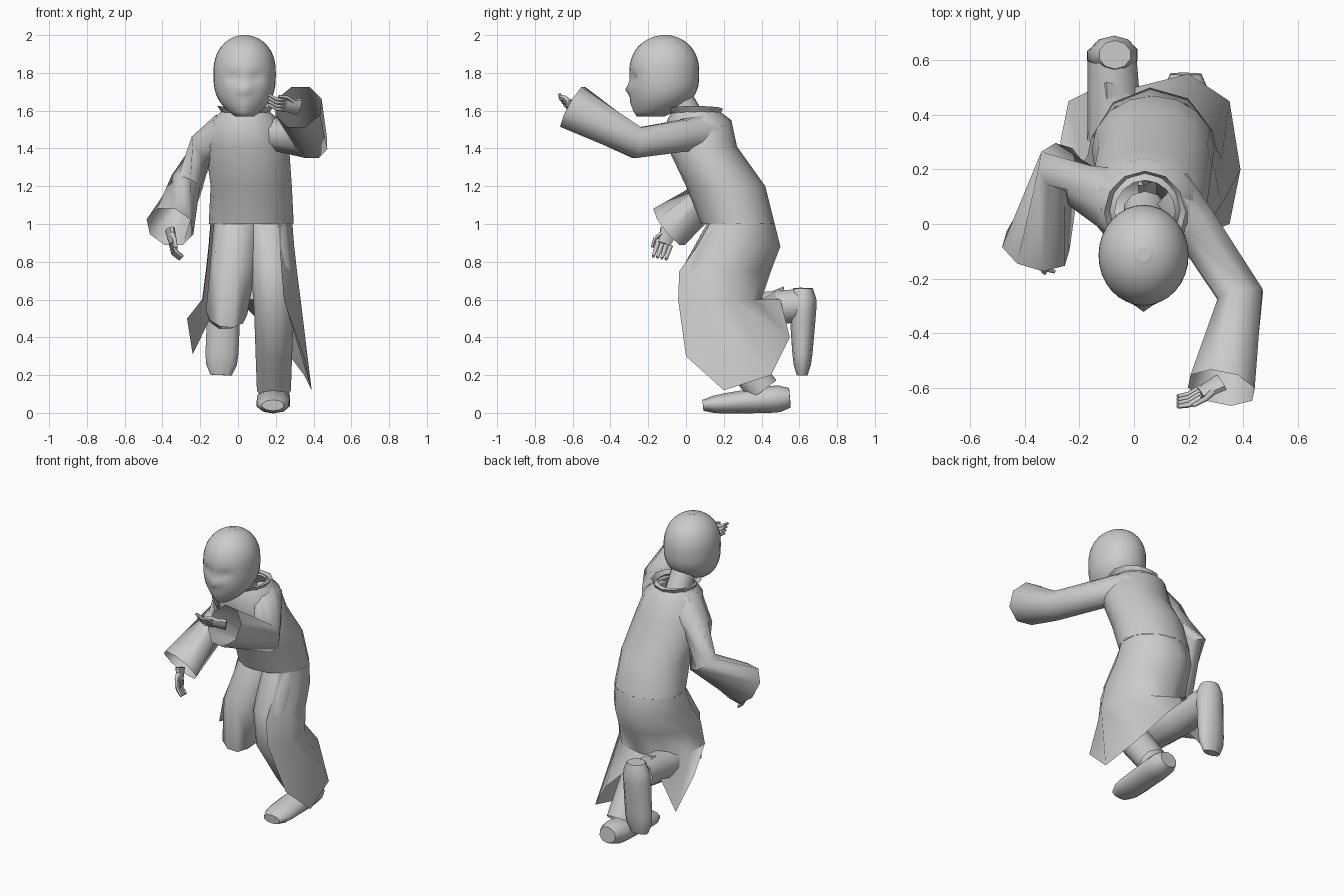
import bpy
import bmesh
import math
from mathutils import Vector

if "Cube" in bpy.data.objects:
    bpy.data.objects.remove(bpy.data.objects["Cube"], do_unlink=True)

colour = (0.6, 0.6, 0.6, 1)
grey = bpy.data.materials.new("plain_grey")
grey.use_nodes = True
grey.diffuse_color = colour
grey.node_tree.nodes["Principled BSDF"].inputs["Base Color"].default_value = colour


def loft(name, rings, closed=True, caps=False, angle=60):
    """Skin a list of equally long point rings."""
    bm = bmesh.new()
    rows = [[bm.verts.new(point) for point in ring] for ring in rings]
    count = len(rows[0])
    for low, high in zip(rows, rows[1:]):
        for i in range(count if closed else count - 1):
            j = (i + 1) % count
            bm.faces.new((low[i], low[j], high[j], high[i]))
    if caps:
        bm.faces.new(rows[0][::-1])
        bm.faces.new(rows[-1])
    bmesh.ops.recalc_face_normals(bm, faces=bm.faces)
    mesh = bpy.data.meshes.new(name)
    bm.to_mesh(mesh)
    bm.free()
    mesh.materials.append(grey)
    obj = bpy.data.objects.new(name, mesh)
    bpy.context.collection.objects.link(obj)
    bpy.ops.object.select_all(action="DESELECT")
    obj.select_set(True)
    bpy.context.view_layer.objects.active = obj
    bpy.ops.object.shade_smooth_by_angle(angle=math.radians(angle))


def tube(name, path, size, ref, sides=10, caps=False):
    """Loft elliptical sections along a path; size(t) gives both radii."""
    centres = [Vector(point) for point in path]
    ref = Vector(ref)
    last = len(centres) - 1
    rings = []
    for k, centre in enumerate(centres):
        before = centre - centres[max(k - 1, 0)]
        after = centres[min(k + 1, last)] - centre
        tangent = (before.normalized() + after.normalized()).normalized()
        u = tangent.cross(ref).normalized()
        v = u.cross(tangent)
        wide, thick = size(k / last)
        angles = [math.tau * (i + 0.5) / sides for i in range(sides)]
        rings.append([centre + u * wide * math.cos(a) + v * thick * math.sin(a)
                      for a in angles])
    loft(name, rings, caps=caps)


def taper(start, end, flat=1):
    """Radii that change evenly from start to end."""
    def size(t):
        radius = start + (end - start) * t
        return radius, radius * flat
    return size


def flare(t):
    """Sleeve radii: full at the shoulder and cuff, narrow between."""
    radius = 0.085 + 0.18 * (t - 0.5) ** 2
    return radius, radius


def oval(z, middle, half, front, back, angles):
    """Level ring given by its half width and its front and back limits."""
    depth = (back - front) / 2
    return [Vector((middle + half * math.cos(a), front + depth + depth * math.sin(a), z))
            for a in angles]


def around(count):
    return [math.tau * i / count for i in range(count)]


X, Y, Z = Vector((1, 0, 0)), Vector((0, 1, 0)), Vector((0, 0, 1))

# Coat body, leaning forward at the shoulders: height, half width, front, back
waist = (1, 0.07, 0.225, 0.08, 0.47)
torso = [
    (1.61, 0.04, 0.11, -0.07, 0.16),
    (1.55, 0.04, 0.18, -0.1, 0.24),
    (1.41, 0.05, 0.22, -0.1, 0.27),
    (1.2, 0.07, 0.215, 0, 0.42),
    waist,
]
loft("coat_body", [oval(*row, around(16)) for row in torso])

# Coat skirt, open at the front, with an uneven hem draped over the raised calf
hem = [
    (0.35, 0, 0.3), (0.39, 0.2, 0.12), (0.35, 0.45, 0.2), (0.2, 0.55, 0.4),
    (0, 0.5, 0.6), (-0.1, 0.52, 0.67), (-0.24, 0.45, 0.31), (-0.27, 0.3, 0.5),
]
sweep = [math.radians(-50 + 250 * i / (len(hem) - 1)) for i in range(len(hem))]
loft("coat_skirt", [
    oval(*waist, sweep),
    oval(0.88, 0.07, 0.235, 0, 0.5, sweep),
    oval(0.75, 0.07, 0.25, -0.1, 0.45, sweep),
    oval(0.6, 0.07, 0.27, -0.1, 0.4, sweep),
    hem], closed=False)

# Standing collar, peaked at the sides
collar = []
for grow in (0, 0.03):
    ring = oval(1.58 + grow, 0.04, 0.12 + grow, -0.08 - grow, 0.18 + grow / 2, around(12))
    for point, a in zip(ring, around(12)):
        point.z += grow * abs(math.cos(a)) / 2
    collar.append(ring)
loft("collar", collar)

# Sleeves with wide open cuffs
tube("left_sleeve", [(0.11, 0.1, 1.47), (0.22, 0, 1.47), (0.39, -0.26, 1.43), (0.32, -0.6, 1.62)],
     flare, Z, sides=8)
tube("right_sleeve", [(-0.05, 0.08, 1.47), (-0.18, 0.13, 1.4), (-0.27, 0.21, 1.22), (-0.36, -0.09, 0.985)],
     flare, Z, sides=8)

# Trouser legs: left planted, right knee bent back
tube("left_leg", [(0.15, 0.25, 1), (0.18, 0.1, 0.75), (0.19, 0.1, 0.55),
                  (0.19, 0.25, 0.33), (0.19, 0.41, 0.12)],
     taper(0.12, 0.09), X)
tube("right_leg", [(0, 0.25, 1), (-0.03, 0.1, 0.75), (-0.06, 0.1, 0.53),
                   (-0.07, 0.35, 0.54), (-0.08, 0.6, 0.57)],
     taper(0.13, 0.09), X)


def shoe(name, heel, toe, ref):
    """Long rounded shoe, thinner toward the toe."""
    heel, toe = Vector(heel), Vector(toe)

    def size(t):
        rounding = 1 - 0.35 * abs(2 * t - 1) ** 6
        return 0.092 * rounding, (0.08 - 0.035 * t) * rounding

    steps = 8
    tube(name, [heel.lerp(toe, i / steps) for i in range(steps + 1)], size, ref, caps=True)


shoe("left_shoe", (0.19, 0.55, 0.08), (0.185, 0.09, 0.04), Z)
shoe("right_shoe", (-0.07, 0.62, 0.66), (-0.09, 0.615, 0.2), Y)


def hand(name, wrist, tip, side, curl):
    """Palm with four bent fingers and a thumb; side spans half the palm."""
    wrist, tip, side, curl = map(Vector, (wrist, tip, side, curl))
    reach = tip - wrist
    knuckle = wrist + reach / 2
    tube(name + "_palm", [wrist, wrist.lerp(knuckle, 0.5), knuckle],
         taper(0.025, 0.018, 2), side, sides=8, caps=True)
    for k in range(4):
        base = knuckle + side * (k - 1.5) / 2
        tube(f"{name}_finger_{k + 1}", [base, base + reach * 0.3, base + reach / 2 + curl],
             taper(0.013, 0.008), side, sides=6, caps=True)
    base = wrist + reach * 0.2 + side * 0.7
    out = base + reach * 0.2 + side / 2
    tube(name + "_thumb", [base, out, out + reach * 0.3],
         taper(0.014, 0.008), reach.cross(side), sides=6, caps=True)


hand("left_hand", (0.32, -0.58, 1.62), (0.17, -0.66, 1.64), (0, -0.025, 0.035), (-0.01, 0.01, 0.02))
hand("right_hand", (-0.36, -0.09, 0.97), (-0.33, -0.14, 0.82), (0.01, -0.045, 0.01), (0.03, 0, 0))

# Neck
tube("neck", [(0.04, 0.05, 1.5), (0.04, -0.06, 1.7)], taper(0.08, 0.075), Y)


def head_ring(z):
    """Domed skull above the temples, narrowing to the chin below."""
    rise = (z - 1.8) / 0.2
    if rise > 0:
        dome = math.sqrt(max(1 - rise ** 2.3, 0.02))
        return oval(z, 0.035, 0.165 * dome, -0.11 - 0.19 * dome, -0.11 + 0.18 * dome, around(32))
    drop = abs(rise) ** 3
    return oval(z, 0.035, 0.165 - 0.075 * drop, -0.3 + 0.03 * drop, 0.07 - 0.12 * drop, around(32))


# Head, with the face pressed in and out: offset, height, spread, push
features = [
    (-0.06, 1.775, 0.026, -0.02), (0.06, 1.775, 0.026, -0.02),
    (0, 1.71, 0.025, 0.025), (0, 1.64, 0.025, 0.01), (0, 1.59, 0.03, 0.01),
]
head = []
rows = 28
for k in range(rows + 1):
    z = 1.57 + 0.43 * math.sin(math.pi / 2 * k / rows)
    ring = head_ring(z)
    for point in ring[len(ring) // 2:]:
        for offset, height, spread, push in features:
            gap = Vector((point.x - 0.035 - offset, z - height)).length / spread
            point.y -= push * math.exp(-gap ** 2)
    head.append(ring)
loft("head", head, caps=True, angle=70)
